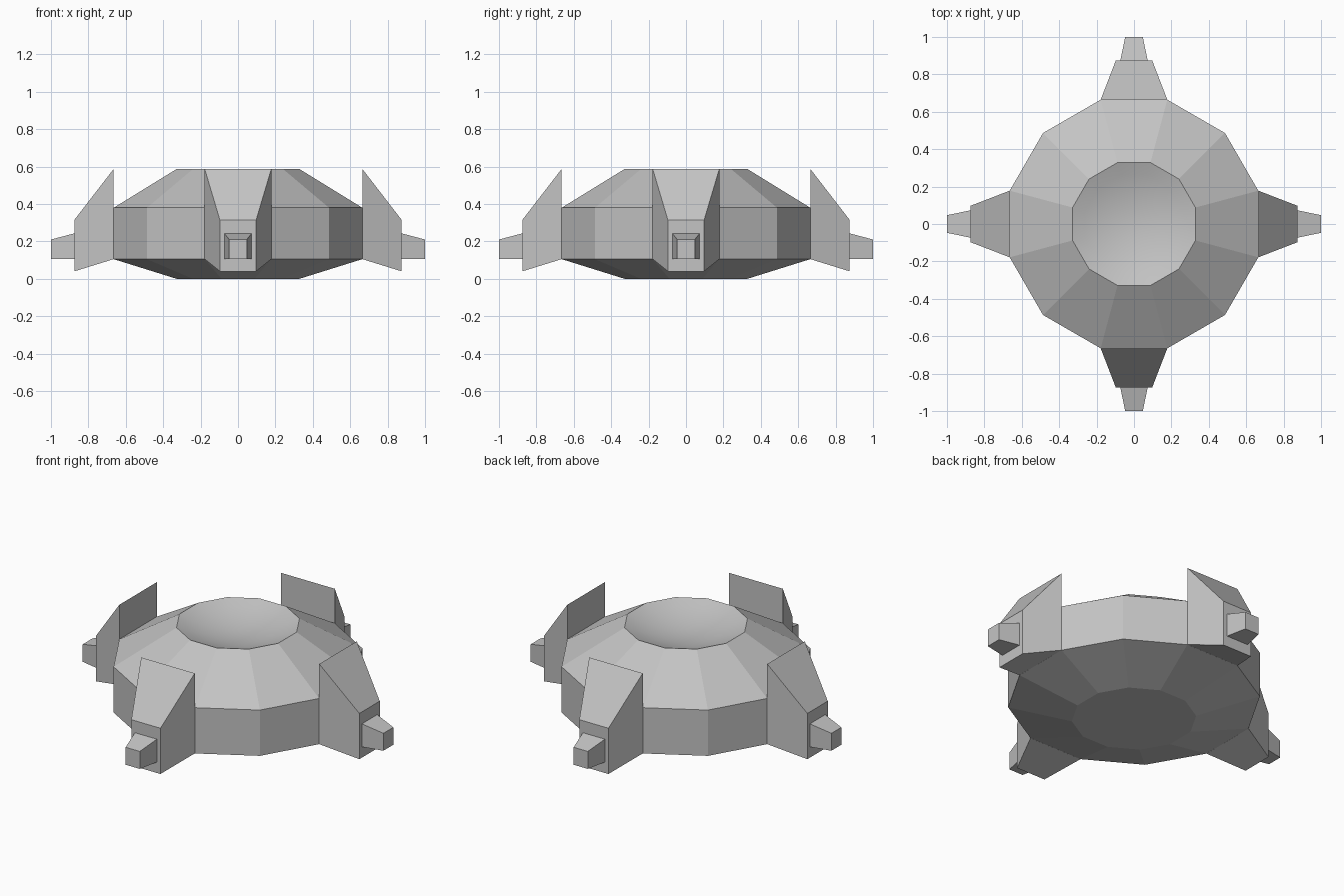
import bpy, bmesh, math
from mathutils import Matrix

if "Cube" in bpy.data.objects:
    bpy.data.objects.remove(bpy.data.objects["Cube"])

SIDES = 12
GREY = (0.55, 0.55, 0.55, 1)
mat = bpy.data.materials.new("plain grey")
mat.diffuse_color = GREY
mat.use_nodes = True
mat.node_tree.nodes["Principled BSDF"].inputs["Base Color"].default_value = GREY


def finish(name, bm, smooth=False):
    mesh = bpy.data.meshes.new(name)
    bm.to_mesh(mesh)
    bm.free()
    mesh.materials.append(mat)
    for p in mesh.polygons:
        p.use_smooth = smooth
    obj = bpy.data.objects.new(name, mesh)
    bpy.context.collection.objects.link(obj)
    return obj


def lathe(bm, profile):
    """Turn (radius, z) points into rings with flats facing the axes."""
    rings = []
    for r, z in profile:
        ring = []
        for i in range(SIDES):
            a = math.tau * (i + 0.5) / SIDES
            ring.append(bm.verts.new((r * math.cos(a), r * math.sin(a), z)))
        rings.append(ring)
    for lo, hi in zip(rings, rings[1:]):
        for i in range(SIDES):
            j = (i + 1) % SIDES
            bm.faces.new((lo[i], lo[j], hi[j], hi[i]))
    return rings


def tapered_block(name, inner, outer, angle):
    """Block running outward along x; each end is (x, half width, z low, z high)."""
    bm = bmesh.new()
    ends = []
    for x, w, z0, z1 in (inner, outer):
        ends.append([bm.verts.new(c) for c in
                     ((x, -w, z0), (x, w, z0), (x, w, z1), (x, -w, z1))])
    a, b = ends
    bm.faces.new(a[::-1])
    bm.faces.new(b)
    for i in range(4):
        j = (i + 1) % 4
        bm.faces.new((a[i], a[j], b[j], b[i]))
    bmesh.ops.rotate(bm, verts=bm.verts, matrix=Matrix.Rotation(angle, 3, 'Z'))
    bmesh.ops.recalc_face_normals(bm, faces=bm.faces)
    return finish(name, bm)


# Faceted hull with a flat underside
bm = bmesh.new()
rings = lathe(bm, [(0.34, 0.0), (0.688, 0.105), (0.688, 0.38), (0.34, 0.587)])
bm.faces.new(rings[0][::-1])
finish("hull", bm)

# Shallow smooth dish sunk into the top
bm = bmesh.new()
R, DEPTH, STEPS = 0.34, 0.07, 5
profile = []
for k in range(STEPS):
    t = 1 - k / STEPS
    profile.append((R * t, 0.587 - DEPTH * (1 - t * t)))
rings = lathe(bm, profile)
centre = bm.verts.new((0, 0, 0.587 - DEPTH))
for i in range(SIDES):
    bm.faces.new((rings[-1][i], rings[-1][(i + 1) % SIDES], centre))
finish("dish", bm, smooth=True)

# Four wedge pods, each with a small tapered nozzle
for n, side in enumerate(("left", "back", "right", "front")):
    angle = n * math.pi / 2
    tapered_block(side + "_pod", (0.665, 0.178, 0.105, 0.587),
                  (0.875, 0.097, 0.04, 0.315), angle)
    tapered_block(side + "_nozzle", (0.875, 0.073, 0.105, 0.243),
                  (1.0, 0.047, 0.105, 0.21), angle)
